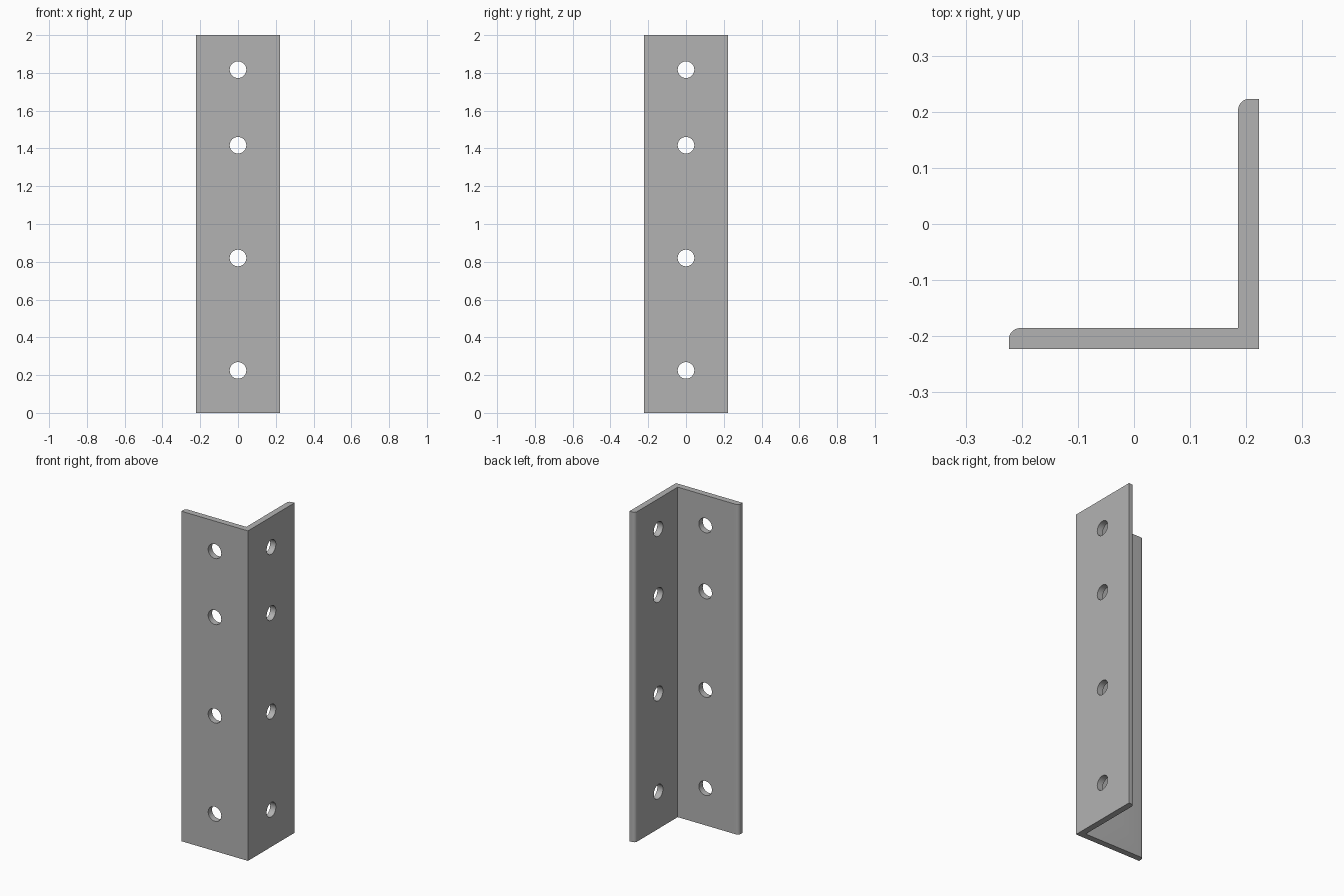
import bpy, bmesh, math
from mathutils import Matrix

HALF, THICK, HEIGHT = 0.223, 0.0375, 2.0
TOE_RADIUS, HOLE_RADIUS = 0.02, 0.044
HOLE_HEIGHTS = (0.225, 0.82, 1.417, 1.817)

if "Cube" in bpy.data.objects:
    bpy.data.objects.remove(bpy.data.objects["Cube"], do_unlink=True)

# Plain steel grey
steel = bpy.data.materials.new("steel_grey")
steel.use_nodes = True
grey = (0.45, 0.45, 0.45, 1)
steel.diffuse_color = grey
steel.node_tree.nodes["Principled BSDF"].inputs["Base Color"].default_value = grey


def make_object(name, bm):
    bmesh.ops.recalc_face_normals(bm, faces=bm.faces)
    mesh = bpy.data.meshes.new(name)
    bm.to_mesh(mesh)
    bm.free()
    mesh.materials.append(steel)
    obj = bpy.data.objects.new(name, mesh)
    bpy.context.collection.objects.link(obj)
    return obj


# L-shaped profile: each leg has one rounded inner toe corner
inner = HALF - THICK
centre = HALF - TOE_RADIUS
arc = [math.radians(90 + 90 * i / 8) for i in range(9)]
toe_x = inner + TOE_RADIUS
back_toe = [(toe_x + TOE_RADIUS * math.cos(a), centre + TOE_RADIUS * math.sin(a)) for a in arc]
side_toe = [(-y, -x) for x, y in reversed(back_toe)]
profile = [(-HALF, -HALF), (HALF, -HALF), (HALF, HALF)] + back_toe + [(inner, -inner)] + side_toe

bm = bmesh.new()
base = bm.faces.new([bm.verts.new((x, y, 0)) for x, y in profile])
top = bmesh.ops.extrude_face_region(bm, geom=[base])["geom"]
bmesh.ops.translate(bm, vec=(0, 0, HEIGHT), verts=[v for v in top if isinstance(v, bmesh.types.BMVert)])
angle_bar = make_object("angle_bar", bm)

# Bolt holes: four through each leg
bm = bmesh.new()
for z in HOLE_HEIGHTS:
    for place, axis in (((0, -HALF, z), "X"), ((HALF, 0, z), "Y")):
        matrix = Matrix.Translation(place) @ Matrix.Rotation(math.pi / 2, 4, axis)
        bmesh.ops.create_cone(bm, cap_ends=True, segments=40, radius1=HOLE_RADIUS,
                              radius2=HOLE_RADIUS, depth=THICK * 4, matrix=matrix)
cutter = make_object("hole_cutter", bm)
cutter.hide_render = True

drill = angle_bar.modifiers.new("bolt_holes", "BOOLEAN")
drill.operation = "DIFFERENCE"
drill.solver = "EXACT"
drill.object = cutter

bpy.ops.object.select_all(action="DESELECT")
angle_bar.select_set(True)
bpy.context.view_layer.objects.active = angle_bar
bpy.ops.object.modifier_apply(modifier=drill.name)
bpy.data.objects.remove(cutter, do_unlink=True)
bpy.ops.object.shade_smooth_by_angle(angle=math.radians(30))
